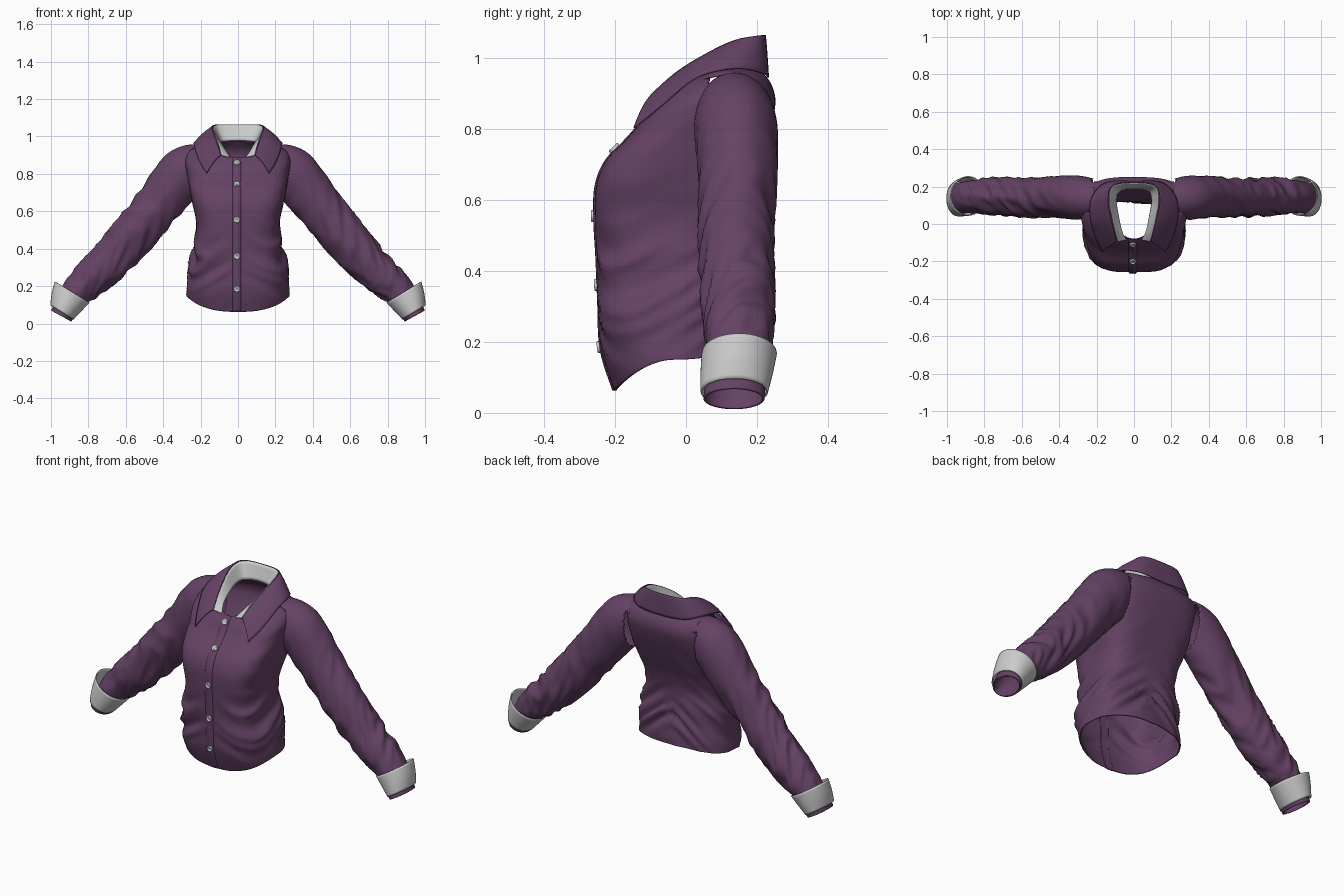
import bpy, bmesh, math
from mathutils import Vector, noise

if "Cube" in bpy.data.objects:
    bpy.data.objects.remove(bpy.data.objects["Cube"])

purple = bpy.data.materials.new("purple_cloth")
purple.diffuse_color = (0.13, 0.055, 0.13, 1)
purple.use_nodes = True
purple.node_tree.nodes["Principled BSDF"].inputs["Base Color"].default_value = purple.diffuse_color


def spline(pts, t):
    """Catmull-Rom through tuples of any length, t in 0..1."""
    n = len(pts) - 1
    i = min(int(t * n), n - 1)
    f = t * n - i
    a, b, c, d = (pts[max(0, min(n, i + k))] for k in (-1, 0, 1, 2))
    return [0.5 * (2 * q + (r - p) * f + (2 * p - 5 * q + 4 * r - s) * f * f
                   + (3 * q - p - 3 * r + s) * f ** 3) for p, q, r, s in zip(a, b, c, d)]


def sheet(name, rows, closed=False, mat=purple, thick=0.006, cut=None):
    """Skin a list of point rows, drop faces where cut(centre) is true, give the cloth thickness."""
    bm = bmesh.new()
    vs = [[bm.verts.new(p) for p in row] for row in rows]
    m = len(rows[0])
    for a, b in zip(vs, vs[1:]):
        for j in range(m if closed else m - 1):
            k = (j + 1) % m
            bm.faces.new((a[j], a[k], b[k], b[j]))
    bmesh.ops.recalc_face_normals(bm, faces=bm.faces)
    if cut:
        gone = [f for f in bm.faces if cut(f.calc_center_median())]
        bmesh.ops.delete(bm, geom=gone, context='FACES')
    me = bpy.data.meshes.new(name)
    bm.to_mesh(me)
    bm.free()
    me.shade_smooth()
    ob = bpy.data.objects.new(name, me)
    bpy.context.collection.objects.link(ob)
    if mat:
        me.materials.append(mat)
    if thick:
        s = ob.modifiers.new("thickness", 'SOLIDIFY')
        s.thickness, s.offset = thick, 0
    return ob


# Torso rings: half width, front y, side y, back y, front z, side z, back z, squareness
RINGS = [
    (.272, -.200, -.03, .140, .063, .15, .175, 2.5),
    (.264, -.236, -.04, .138, .180, .22, .240, 2.8),
    (.250, -.243, -.04, .130, .320, .34, .350, 3.0),
    (.228, -.248, -.04, .118, .440, .45, .460, 3.1),
    (.222, -.254, -.03, .140, .550, .55, .560, 3.5),
    (.240, -.250, -.02, .175, .640, .64, .650, 3.8),
    (.256, -.222, .02, .210, .710, .72, .740, 3.5),
    (.270, -.170, .07, .238, .765, .80, .820, 3.0),
    (.280, -.135, .11, .248, .805, .885, .880, 2.7),
    (.240, -.108, .13, .234, .850, .945, .930, 2.3),
    (.125, -.080, .10, .200, .885, .972, .970, 2.0)]


def torso_point(u, a):
    w, yf, ys, yb, zf, zs, zb, n = spline(RINGS, u)
    c, s = math.cos(a), math.sin(a)
    x = w * math.copysign(abs(c) ** (2 / n), c)
    k = abs(s) ** (2 / n)
    ye, ze = (yf, zf) if s < 0 else (yb, zb)
    y, z = ys + (ye - ys) * k, zs + (ze - zs) * abs(s) ** 1.6
    # gathered cloth around the waist, calm under the button strip
    calm = min(1, abs(x) / .14) if s < 0 else 1
    amt = .002 + .030 * math.exp(-((z - .33) / .12) ** 2)
    q = Vector((x * 3.5, y * 3.5 + 3, z * 11 + abs(x) * 8 - y * 6))
    d = amt * calm * (.5 - 2 * abs(noise.noise(q)))
    return Vector((x, y, z)) + Vector((x, y - ys, 0)).normalized() * d


def armhole(p):
    q = (abs(p.x) - .285) * .72 + (p.z - .805) * .69
    return abs(p.x) > .215 and p.z > .6 and (q / .105) ** 2 + ((p.y - .14) / .088) ** 2 < 1


N = 112
sheet("shirt_body", [[torso_point(i / 90, 2 * math.pi * j / N) for j in range(N)]
                     for i in range(91)], closed=True, cut=armhole)


# Button strip down the front
def front(u):
    return torso_point(u, -math.pi / 2)


strip = []
for i in range(61):
    p = front(i / 60)
    strip.append([p + Vector((x, dy, 0)) for x, dy in
                  ((-.030, .006), (-.027, -.005), (0, -.006), (.014, -.005), (.017, .006))])
sheet("button_strip", strip, thick=.003)

# Buttons: lathed discs with a raised rim, lying on the strip
PROFILE = [(.0001, .003), (.009, .003), (.011, .006), (.015, .006), (.017, .004), (.017, -.004)]
for k, z in enumerate((.855, .74, .555, .36, .185)):
    u = min((i / 400 for i in range(401)), key=lambda t: abs(front(t).z - z))
    up = (front(min(1, u + .01)) - front(u - .01)).normalized()
    side = Vector((1, 0, 0))
    nrm = side.cross(up).normalized()
    c = front(u) + nrm * .008 + side * -.006
    rows = [[c + nrm * h + (side * math.cos(a) + up * math.sin(a)) * r
             for a in (2 * math.pi * j / 24 for j in range(24))] for r, h in PROFILE]
    sheet(f"button_{k + 1}", rows, closed=True, mat=None, thick=0)
    # thread holes
    for hx, hy in ((-1, -1), (1, -1), (1, 1), (-1, 1)):
        h = c + nrm * .004 + (side * hx + up * hy) * .0035
        rows = [[h + (side * math.cos(a) + up * math.sin(a)) * r
                 for a in (math.pi * j / 4 for j in range(8))] for r in (.0001, .002)]
        sheet(f"button_thread_{k + 1}", rows, closed=True, thick=0)


# Sleeves and turned-back cuffs: centre x, y, z, in-plane radius, depth radius
SLEEVE = [(.17, .135, .868, .095, .09), (.285, .14, .808, .132, .113), (.42, .145, .645, .120, .105),
          (.55, .14, .485, .113, .10), (.68, .145, .34, .104, .098), (.79, .15, .235, .094, .092),
          (.88, .145, .15, .076, .083), (.945, .135, .04, .058, .083)]
CUFF = [(.887, .150, .168, .106, .103), (.916, .143, .115, .090, .099), (.941, .136, .060, .070, .092)]


def tube(path, steps, sx, wrinkle, axis=None, m=48):
    rows = []
    for i in range(steps + 1):
        t = i / steps
        x, y, z, r, ry = spline(path, t)
        a, b = spline(path, max(0, t - .03)), spline(path, min(1, t + .03))
        d = axis or Vector((b[0] - a[0], 0, b[2] - a[2])).normalized()
        row = []
        for j in range(m):
            g = 2 * math.pi * j / m
            c, s = math.cos(g), math.sin(g)
            fade = max(.0, min(1, t * 3 - .3, (1 - t) * 6 - .6))
            q = Vector((c * 1.0 + sx * 7, s * 1.0, t * 12 + c * 1.2 + s * sx))
            f = 1 + wrinkle * fade * (.4 - 1.6 * abs(noise.noise(q)))
            row.append((sx * (x - d.z * r * c * f), y + ry * s * f, z + d.x * r * c * f))
        rows.append(row)
    return rows


for sx, side in ((1, "left"), (-1, "right")):
    sheet(f"{side}_sleeve", tube(SLEEVE, 90, sx, .20), closed=True,
          cut=lambda p: abs(p.x) < .225 and p.z < .90)
    sheet(f"{side}_cuff", tube(CUFF, 8, sx, 0, Vector((.52, 0, -.854))), closed=True, mat=None)


# Collar: half lines from the front end to the centre back, mirrored
def mirrored(half, steps=64):
    full = half + [(-x, y, z) for x, y, z in half[-2::-1]]
    return [Vector(spline(full, i / steps)) for i in range(steps + 1)]


FOLD = mirrored([(.092, -.092, .900), (.108, -.03, .955), (.124, .04, 1.0),
                 (.138, .13, 1.045), (.115, .205, 1.062), (0, .222, 1.064)])
EDGE = mirrored([(.168, -.146, .803), (.205, -.07, .865), (.232, .03, .945),
                 (.225, .14, .970), (.150, .220, .955), (0, .230, .945)])
BASE = mirrored([(.046, -.082, .888), (.070, -.03, .925), (.088, .05, .955),
                 (.100, .13, .970), (.080, .18, .975), (0, .193, .980)])
leaf = []
for i in range(11):
    t = i / 10
    bulge = Vector((0, 0, .012 * math.sin(math.pi * t)))
    leaf.append([f.lerp(e, t) + bulge for f, e in zip(FOLD, EDGE)])
sheet("collar", leaf)
lining = [[f.lerp(b, i / 6) + Vector((-.04 * f.x, -.003, -.001)) for f, b in zip(FOLD, BASE)]
          for i in range(7)]
sheet("collar_lining", lining, mat=None, thick=.004)
